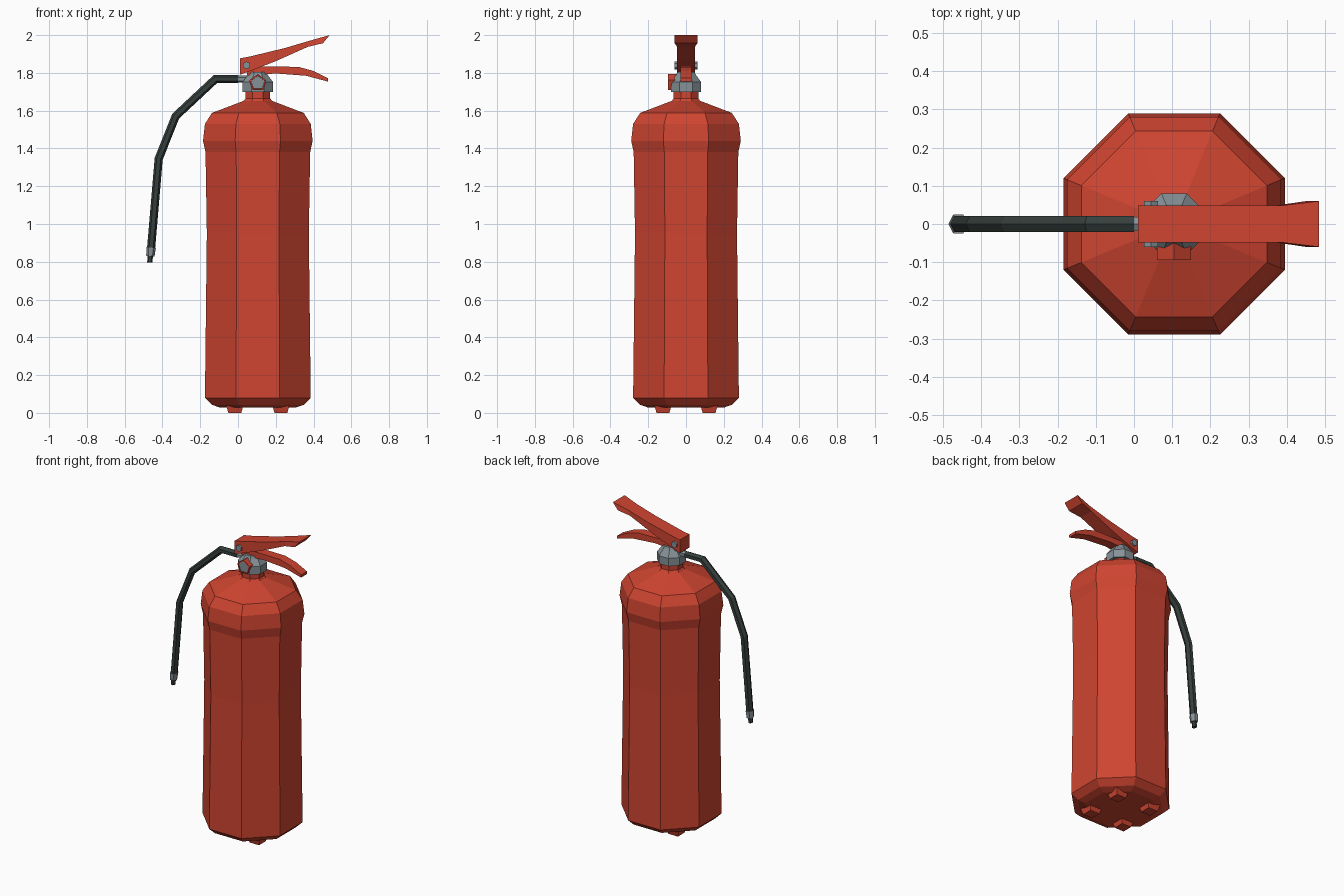
import bpy, math
from mathutils import Vector

if "Cube" in bpy.data.objects:
    bpy.data.objects.remove(bpy.data.objects["Cube"])

CX = 0.105  # axis of the cylinder body


def mat(name, col):
    m = bpy.data.materials.new(name)
    m.diffuse_color = (*col, 1)
    m.use_nodes = True
    m.node_tree.nodes["Principled BSDF"].inputs["Base Color"].default_value = m.diffuse_color
    return m


RED = mat("red paint", (0.62, 0.058, 0.03))
GREY = mat("grey metal", (0.24, 0.285, 0.31))
BLACK = mat("dark rubber", (0.036, 0.05, 0.046))


def build(name, verts, faces, *mats):
    me = bpy.data.meshes.new(name)
    me.from_pydata([tuple(v) for v in verts], [], faces)
    for m in mats:
        me.materials.append(m)
    ob = bpy.data.objects.new(name, me)
    bpy.context.collection.objects.link(ob)
    bpy.context.view_layer.objects.active = ob
    bpy.ops.object.mode_set(mode='EDIT')
    bpy.ops.mesh.select_all(action='SELECT')
    bpy.ops.mesh.normals_make_consistent(inside=False)
    bpy.ops.object.mode_set(mode='OBJECT')
    return ob


def loft(name, rings, *mats):
    """Skin a list of equal-length vertex rings and cap both ends."""
    n = len(rings[0])
    verts = [v for r in rings for v in r]
    faces = [(k * n + i, k * n + (i + 1) % n, (k + 1) * n + (i + 1) % n, (k + 1) * n + i)
             for k in range(len(rings) - 1) for i in range(n)]
    faces += [tuple(range(n))[::-1], tuple(range((len(rings) - 1) * n, len(rings) * n))]
    return build(name, verts, faces, *mats)


def turned(name, profile, m, n=8):
    """Lathe of (apothem, z) points with flats facing the axes."""
    k = 1 / math.cos(math.pi / n)
    angs = [2 * math.pi * (i + 0.5) / n for i in range(n)]
    return loft(name, [[(CX + r * k * math.cos(a), r * k * math.sin(a), z) for a in angs]
                       for r, z in profile], m)


def tube(name, path, radii, m, n=6):
    """Mitred tube along (x, z) points in the y = 0 plane, with ridges in that plane."""
    pts = [Vector((x, 0, z)) for x, z in path]
    rings = []
    for i, p in enumerate(pts):
        d0 = (p - pts[i - 1]).normalized() if i else (pts[1] - p).normalized()
        d1 = (pts[i + 1] - p).normalized() if i < len(pts) - 1 else d0
        t = (d0 + d1).normalized()
        side = Vector((-t.z, 0, t.x)) / max(0.5, t.dot(d0))
        rings.append([p + side * radii[i] * math.cos(2 * math.pi * j / n)
                      + Vector((0, 1.15 * radii[i] * math.sin(2 * math.pi * j / n), 0))
                      for j in range(n)])
    return loft(name, rings, m)


def lever(name, stations, m):
    """Bar from (x_top, z_top, x_bottom, z_bottom, half_width) stations."""
    return loft(name, [[(xt, -w, zt), (xt, w, zt), (xb, w, zb), (xb, -w, zb)]
                       for xt, zt, xb, zb, w in stations], m)


# Cylinder body with bottom bevel, slight waist, shoulder band and dome
turned("body", [(0.20, 0.028), (0.243, 0.043), (0.28, 0.08), (0.27, 0.95), (0.277, 1.38),
                (0.29, 1.44), (0.28, 1.53), (0.243, 1.588), (0.075, 1.652),
                (0.065, 1.665), (0.065, 1.72)], RED)

# Valve collar
turned("valve_collar", [(0.08, 1.70), (0.08, 1.752), (0.052, 1.79), (0.045, 1.805)], GREY)

# Four feet
for sx in (-1, 1):
    for sy in (-1, 1):
        c = (CX + 0.122 * sx, 0.122 * sy)
        loft("foot", [[(c[0] + h * a, c[1] + h * b, z) for a, b in
                       ((-1, -1), (1, -1), (1, 1), (-1, 1))]
                      for h, z in ((0.034, 0.0), (0.047, 0.045))], RED)

# Upper squeeze lever and lower carrying handle
lever("upper_lever", [(0.01, 1.877, 0.01, 1.79, 0.048), (0.06, 1.886, 0.06, 1.808, 0.048),
                      (0.25, 1.932, 0.20, 1.862, 0.048), (0.385, 1.972, 0.37, 1.938, 0.048),
                      (0.485, 2.0, 0.45, 1.957, 0.06)], RED)
lever("lower_handle", [(0.04, 1.835, 0.05, 1.785, 0.03), (0.32, 1.832, 0.20, 1.797, 0.03),
                       (0.40, 1.81, 0.36, 1.785, 0.03), (0.476, 1.772, 0.476, 1.754, 0.03)], RED)

# Hinge pin through the levers
loft("hinge_pin", [[(0.045 + 0.021 * math.cos(a), y, 1.84 + 0.021 * math.sin(a))
                    for a in [math.pi / 6 + i * math.pi / 3 for i in range(6)]]
                   for y in (-0.06, 0.06)], GREY)

# Five-sided pressure gauge: red case with a grey dial on the front
gauge = loft("pressure_gauge", [[(CX + r * math.sin(a), y, 1.747 + r * math.cos(a))
                                 for a in [2 * math.pi * i / 5 for i in range(5)]]
                                for y, r in ((-0.03, 0.047), (-0.094, 0.047),
                                             (-0.094, 0.039), (-0.090, 0.038))], RED, GREY)
for p in gauge.data.polygons:
    if abs(p.normal.y) > 0.9 and abs(p.center.y + 0.090) < 0.001:
        p.material_index = 1

# Hose with metal fittings and nozzle tip
tube("hose_connector", [(0.07, 1.767), (-0.01, 1.767)], [0.018, 0.018], GREY)
tube("hose", [(0.0, 1.767), (-0.12, 1.767), (-0.33, 1.571), (-0.42, 1.345), (-0.46, 0.872)],
     [0.0215] * 5, BLACK)
tube("hose_ferrule", [(-0.46, 0.875), (-0.464, 0.83)], [0.025, 0.022], GREY)
tube("nozzle_tip", [(-0.464, 0.835), (-0.467, 0.796)], [0.014, 0.014], BLACK)
